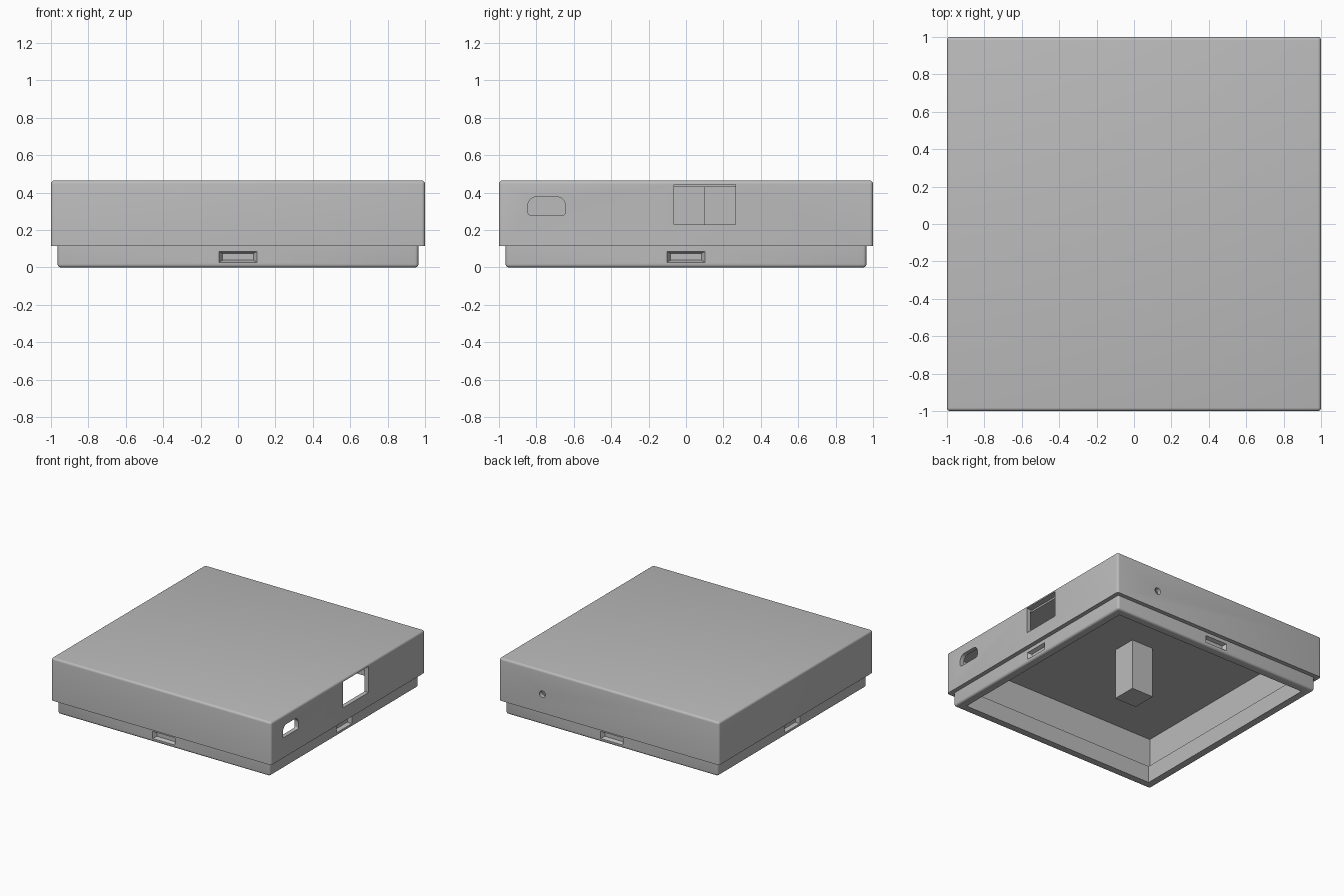
import bpy, bmesh, math
from mathutils import Matrix, Vector

if "Cube" in bpy.data.objects:
    bpy.data.objects.remove(bpy.data.objects["Cube"])

grey = bpy.data.materials.new("light_grey_plastic")
grey.use_nodes = True
color = (0.5, 0.5, 0.5, 1)
grey.diffuse_color = color
grey.node_tree.nodes["Principled BSDF"].inputs["Base Color"].default_value = color


def finish(name, bm):
    bmesh.ops.recalc_face_normals(bm, faces=bm.faces)
    mesh = bpy.data.meshes.new(name)
    bm.to_mesh(mesh)
    bm.free()
    mesh.materials.append(grey)
    obj = bpy.data.objects.new(name, mesh)
    bpy.context.collection.objects.link(obj)
    return obj


def box(name, low, high, radius=0, sharp_z=None):
    """Box between two corners; edges lying fully at height sharp_z stay sharp."""
    low, high = Vector(low), Vector(high)
    bm = bmesh.new()
    bmesh.ops.create_cube(bm, size=1, matrix=Matrix.Translation((low + high) / 2)
                          @ Matrix.Diagonal((*(high - low), 1)))
    if radius:
        edges = [e for e in bm.edges
                 if not all(abs(v.co.z - sharp_z) < 1e-4 for v in e.verts)]
        bmesh.ops.bevel(bm, geom=edges, offset=radius, segments=4, profile=0.5,
                        affect='EDGES')
    return finish(name, bm)


def prism(name, outline, x0, x1):
    """Extrude a (y, z) outline along x."""
    bm = bmesh.new()
    face = bm.faces.new([bm.verts.new((x0, y, z)) for y, z in outline])
    new = bmesh.ops.extrude_face_region(bm, geom=[face])["geom"]
    bmesh.ops.translate(bm, vec=(x1 - x0, 0, 0),
                        verts=[v for v in new if isinstance(v, bmesh.types.BMVert)])
    return finish(name, bm)


def cut(obj, cutters):
    for cutter in cutters:
        cutter.hide_render = True
        mod = obj.modifiers.new("cut", 'BOOLEAN')
        mod.operation, mod.solver, mod.object = 'DIFFERENCE', 'EXACT', cutter
    graph = bpy.context.evaluated_depsgraph_get()
    mesh = bpy.data.meshes.new_from_object(obj.evaluated_get(graph))
    obj.modifiers.clear()
    obj.data = mesh
    for cutter in cutters:
        bpy.data.objects.remove(cutter)


def smooth(obj):
    bpy.ops.object.select_all(action='DESELECT')
    obj.select_set(True)
    bpy.context.view_layer.objects.active = obj
    bpy.ops.object.shade_smooth_by_angle(angle=math.radians(35))


def arc(y, z, r, start):
    angles = [math.radians(start + 90 * i / 8) for i in range(9)]
    return [(y + r * math.cos(a), z + r * math.sin(a)) for a in angles]


# Upper shell: hollow, open below
shell = box("upper_shell", (-1, -1, 0.115), (1, 1, 0.465), 0.018, 0.115)
cavity = box("cavity", (-0.965, -0.965, 0), (0.965, 0.965, 0.43))

# Side openings: square window, rounded plug slot and round cable hole
window = box("window", (0.95, -0.065, 0.23), (1.1, 0.265, 0.444))
slot = prism("slot", arc(-0.693, 0.329, 0.049, 0) + arc(-0.797, 0.329, 0.049, 90)
             + arc(-0.83, 0.295, 0.015, 180) + arc(-0.66, 0.295, 0.015, 270),
             0.9, 1.1)
bm = bmesh.new()
bmesh.ops.create_cone(bm, cap_ends=True, segments=24, radius1=0.027, radius2=0.027,
                      depth=0.2, matrix=Matrix.Translation((0.605, 1, 0.27))
                      @ Matrix.Rotation(math.pi / 2, 4, 'X'))
hole = finish("cable_hole", bm)
cut(shell, [cavity, window, slot, hole])
smooth(shell)

# Lower frame that plugs into the shell
frame = box("lower_frame", (-0.9645, -0.9645, 0), (0.9645, 0.9645, 0.14), 0.018, 0.14)
cutters = [box("opening", (-0.895, -0.895, -0.1), (0.895, 0.895, 0.3))]

# Tapered latch pocket in the middle of each side
for i in range(4):
    bm = bmesh.new()
    rings = []
    for y, w, h in ((-0.975, 0.108, 0.033), (-0.935, 0.083, 0.018)):
        rings.append([bm.verts.new((sx * w, y, 0.057 + sz * h))
                      for sx, sz in ((-1, -1), (1, -1), (1, 1), (-1, 1))])
    for ring in rings:
        bm.faces.new(ring)
    for k in range(4):
        n = (k + 1) % 4
        bm.faces.new((rings[0][k], rings[0][n], rings[1][n], rings[1][k]))
    bmesh.ops.rotate(bm, verts=bm.verts, matrix=Matrix.Rotation(i * math.pi / 2, 3, 'Z'))
    cutters.append(finish("latch_pocket", bm))
cut(frame, cutters)
smooth(frame)

# Post hanging from the ceiling
box("centre_post", (-0.1, -0.1, 0.01), (0.1, 0.1, 0.435))
